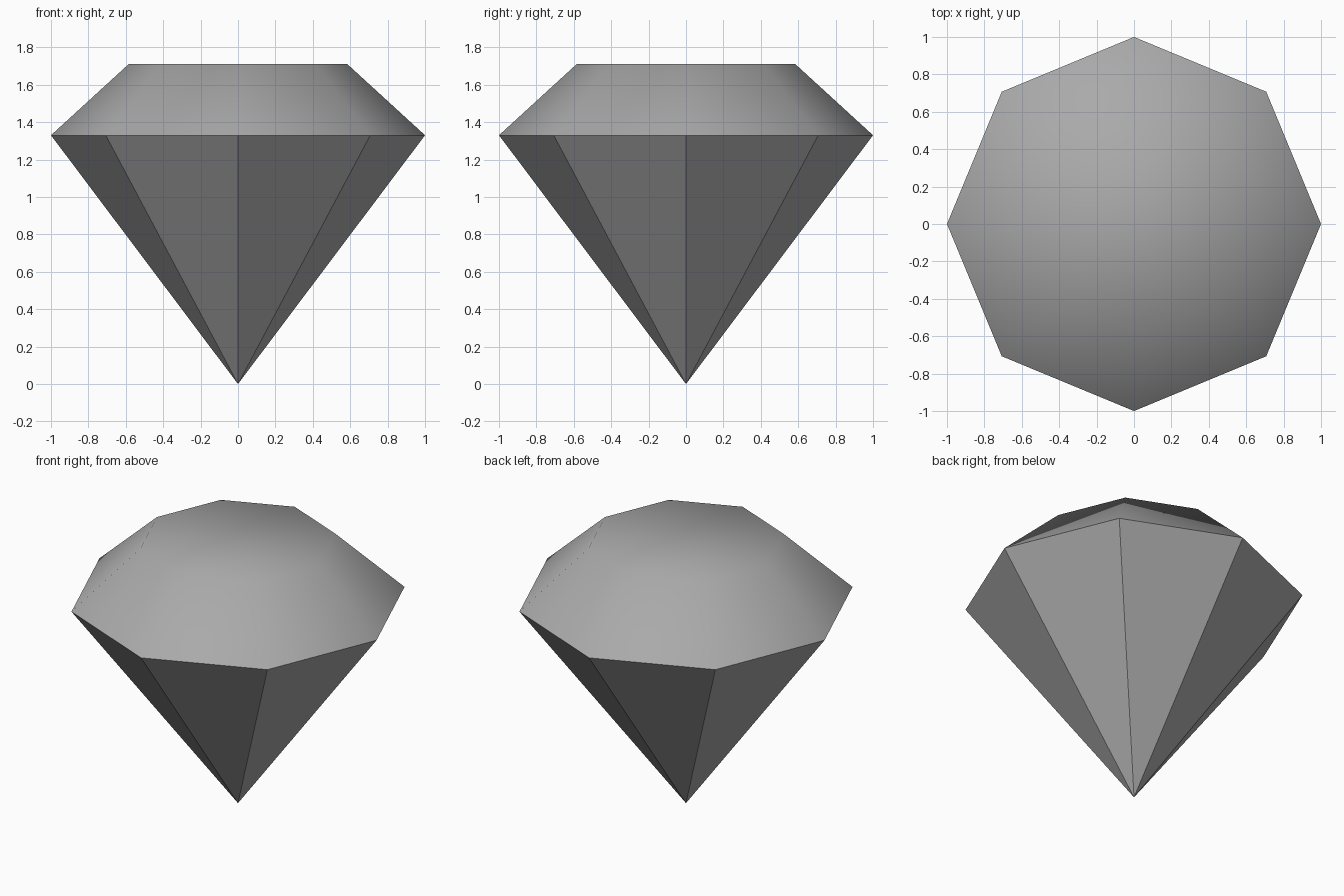
import bpy
import bmesh
from math import cos, sin, pi

cube = bpy.data.objects.get("Cube")
if cube:
    bpy.data.objects.remove(cube, do_unlink=True)

SIDES = 8
GIRDLE_Z, TABLE_Z = 1.33, 1.71
GIRDLE_R, TABLE_R = 1.0, 0.585

grey = bpy.data.materials.new("stone_grey")
grey.use_nodes = True
colour = (0.4, 0.4, 0.4, 1)
grey.diffuse_color = colour
grey.node_tree.nodes["Principled BSDF"].inputs["Base Color"].default_value = colour


def ring(bm, radius, z):
    angles = [2 * pi * i / SIDES for i in range(SIDES)]
    return [bm.verts.new((radius * cos(a), radius * sin(a), z)) for a in angles]


def finish(bm, name, smooth):
    for face in bm.faces:
        face.smooth = smooth
    mesh = bpy.data.meshes.new(name)
    bm.to_mesh(mesh)
    bm.free()
    mesh.materials.append(grey)
    bpy.context.collection.objects.link(bpy.data.objects.new(name, mesh))


# Pavilion: flat facets meeting at the lower point
bm = bmesh.new()
girdle = ring(bm, GIRDLE_R, GIRDLE_Z)
tip = bm.verts.new((0, 0, 0))
for i in range(SIDES):
    bm.faces.new((girdle[i], tip, girdle[(i + 1) % SIDES]))
finish(bm, "pavilion", False)

# Crown: sloped band and flat table, softly shaded together
bm = bmesh.new()
girdle = ring(bm, GIRDLE_R, GIRDLE_Z)
table = ring(bm, TABLE_R, TABLE_Z)
for i in range(SIDES):
    j = (i + 1) % SIDES
    bm.faces.new((girdle[i], girdle[j], table[j], table[i]))
bm.faces.new(table)
finish(bm, "crown", True)
